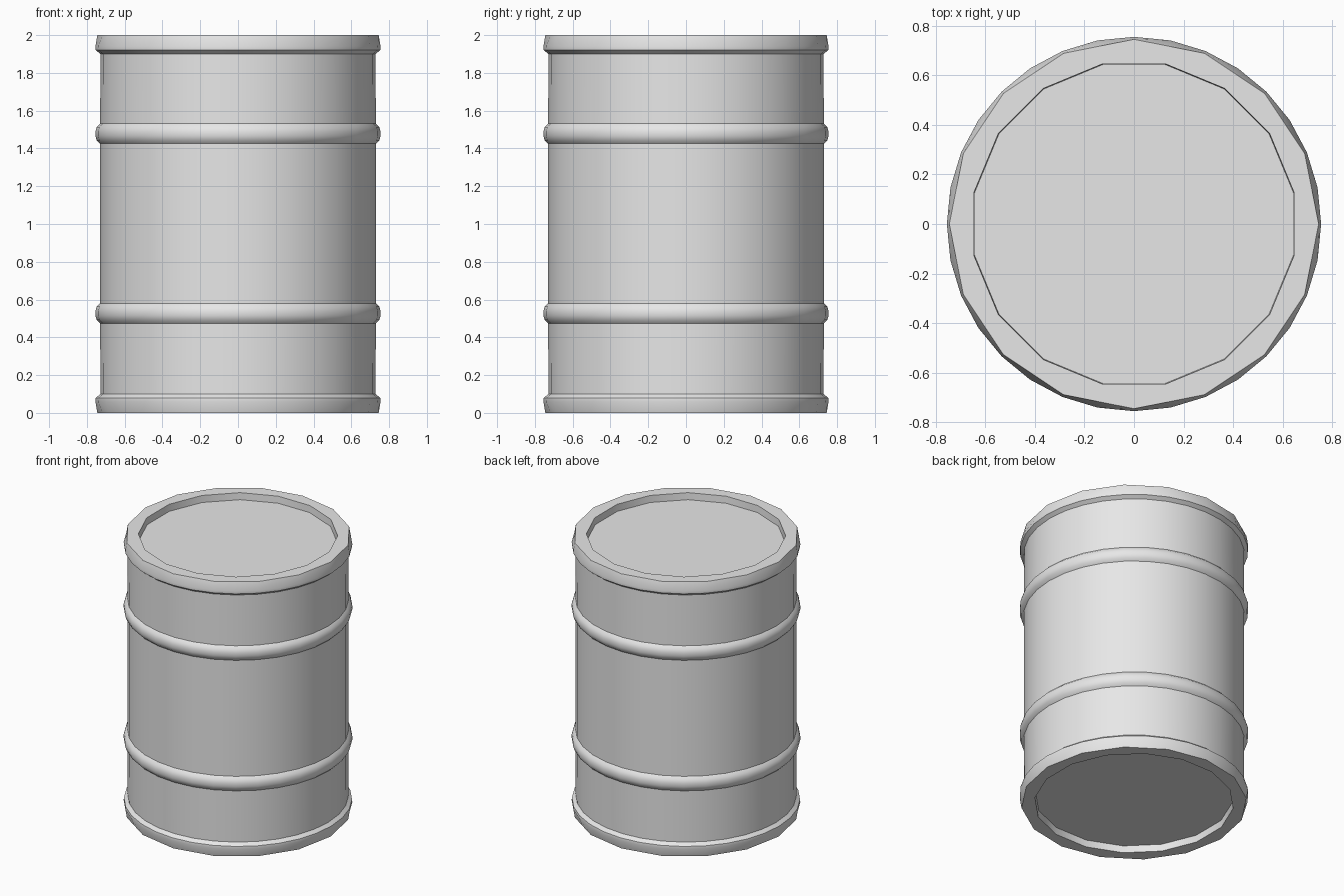
import bpy
import bmesh
from math import cos, sin, pi, radians

cube = bpy.data.objects.get("Cube")
if cube:
    bpy.data.objects.remove(cube, do_unlink=True)

SIDES = 32
ROUND, EVEN, ODD = "round", "even", "odd"

steel = bpy.data.materials.new("grey_steel")
steel.use_nodes = True
grey = (0.8, 0.8, 0.8, 1)
steel.diffuse_color = grey
steel.node_tree.nodes["Principled BSDF"].inputs["Base Color"].default_value = grey


def ring(bm, radius, z, corners):
    """Circle of vertices; EVEN or ODD corners flatten it to half the sides."""
    verts = []
    for i in range(SIDES):
        flat = (corners == EVEN and i % 2) or (corners == ODD and i % 2 == 0)
        r = radius * cos(2 * pi / SIDES) if flat else radius
        a = 2 * pi * i / SIDES
        verts.append(bm.verts.new((r * cos(a), r * sin(a), z)))
    return verts


def revolve(name, profile, cap=False, flip=False):
    """Turn a bottom-to-top outer profile into a part, or cap a single ring."""
    bm = bmesh.new()
    rings = [ring(bm, *point) for point in profile]
    for low, high in zip(rings, rings[1:]):
        for i in range(SIDES):
            j = (i + 1) % SIDES
            bm.faces.new((low[i], low[j], high[j], high[i]))
    if cap:
        bm.faces.new(rings[-1])
    if flip:
        bmesh.ops.reverse_faces(bm, faces=bm.faces[:])
    mesh = bpy.data.meshes.new(name)
    bm.to_mesh(mesh)
    bm.free()
    mesh.materials.append(steel)
    obj = bpy.data.objects.new(name, mesh)
    bpy.context.collection.objects.link(obj)
    bpy.ops.object.select_all(action="DESELECT")
    obj.select_set(True)
    bpy.context.view_layer.objects.active = obj
    bpy.ops.object.shade_smooth_by_angle(angle=radians(35))


# Rims and recessed lids, mirrored top to bottom
rim = [(0.728, 1.9, ROUND), (0.753, 1.92, ROUND), (0.755, 1.94, ROUND),
       (0.745, 2.0, EVEN), (0.658, 2.0, ODD), (0.655, 1.95, ODD)]
for name, top in (("top", True), ("bottom", False)):
    profile = [(r, z if top else 2 - z, c) for r, z, c in rim]
    revolve(name + "_rim", profile, flip=not top)
    revolve(name + "_lid", profile[-1:], cap=True, flip=not top)

# Raised hoops around the body
for name, z in (("lower_hoop", 0.527), ("upper_hoop", 1.478)):
    revolve(name, [(r, z + dz, ROUND) for r, dz in (
        (0.73, -0.053), (0.748, -0.035), (0.755, -0.012),
        (0.755, 0.012), (0.748, 0.035), (0.73, 0.053))])

# Body walls between the hoops and rims
for name, low, high, r_low, r_high in (
        ("lower_wall", 0.1, 0.474, 0.728, 0.73),
        ("middle_wall", 0.58, 1.425, 0.73, 0.73),
        ("upper_wall", 1.531, 1.9, 0.73, 0.728)):
    revolve(name, [(r_low, low, ROUND), (r_high, high, ROUND)])
